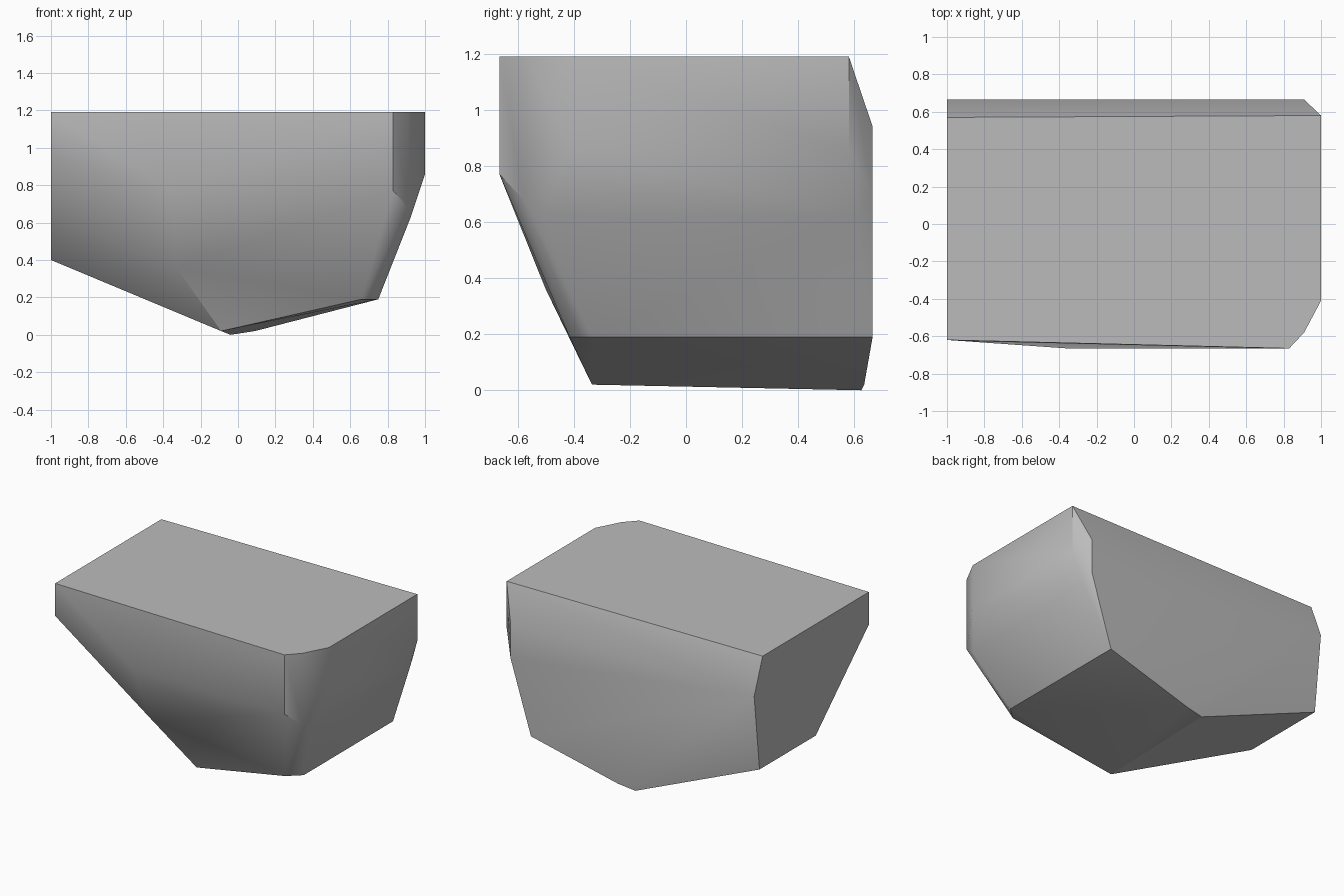
import bpy
import bmesh
import math

default_cube = bpy.data.objects.get("Cube")
if default_cube:
    bpy.data.objects.remove(default_cube, do_unlink=True)


def make_material(name, colour):
    material = bpy.data.materials.new(name)
    material.use_nodes = True
    material.diffuse_color = colour
    shader = material.node_tree.nodes["Principled BSDF"]
    shader.inputs["Base Color"].default_value = colour
    return material


def hull_object(name, corner_groups, material):
    """Wrap a tight convex skin around the chiselled corners."""
    mesh = bpy.data.meshes.new(name)
    bm = bmesh.new()
    for group in corner_groups:
        for corner in group:
            bm.verts.new(corner)
    result = bmesh.ops.convex_hull(bm, input=bm.verts[:])
    spare = [v for v in bm.verts if not v.link_faces]
    bmesh.ops.delete(bm, geom=spare, context="VERTS")
    # Merge nearly flat neighbours into clean facets
    bmesh.ops.dissolve_limit(bm, angle_limit=math.radians(1.5),
                             verts=bm.verts[:], edges=bm.edges[:])
    bmesh.ops.recalc_face_normals(bm, faces=bm.faces[:])
    bm.to_mesh(mesh)
    bm.free()
    mesh.materials.append(material)
    rock = bpy.data.objects.new(name, mesh)
    bpy.context.collection.objects.link(rock)
    return rock


# Flat top outline, with a rounded front corner
TOP = 1.19
top_rim = [(x, y, TOP) for x, y in (
    (-1, .57), (1, .58), (1, -.41), (.91, -.58), (.83, -.665), (-1, -.62))]

# Flat broken end
broken_end = [(-1, y, z) for y, z in (
    (-.62, .96), (-.025, .4), (.605, .4), (.665, .94))]

# Front bulge and its slanted lower edge
front = [(-.36, -.665, .77), (.83, -.665, .77), (-.33, -.5, .36)]

# Opposite side, with chamfered corners
side = [(1, -.41, .86), (1, .58, .86), (.91, -.58, .68),
        (.92, -.5, .62), (.92, .6, .62)]

# Back wall corners
back = [(.91, .665, .94), (.91, .665, .7), (.75, .665, .19)]

# Keel and sloping underside
underside = [(-.09, -.335, .02), (-.04, .625, 0), (.09, .635, .02),
             (.66, -.415, .19), (.75, -.335, .19)]

stone = make_material("stone grey", (.5, .5, .5, 1))
rock = hull_object("rock_chunk",
                   [top_rim, broken_end, front, side, back, underside], stone)

# Soft shading across shallow facets, crisp steep edges
bpy.ops.object.select_all(action="DESELECT")
rock.select_set(True)
bpy.context.view_layer.objects.active = rock
bpy.ops.object.shade_smooth_by_angle(angle=math.radians(30))
